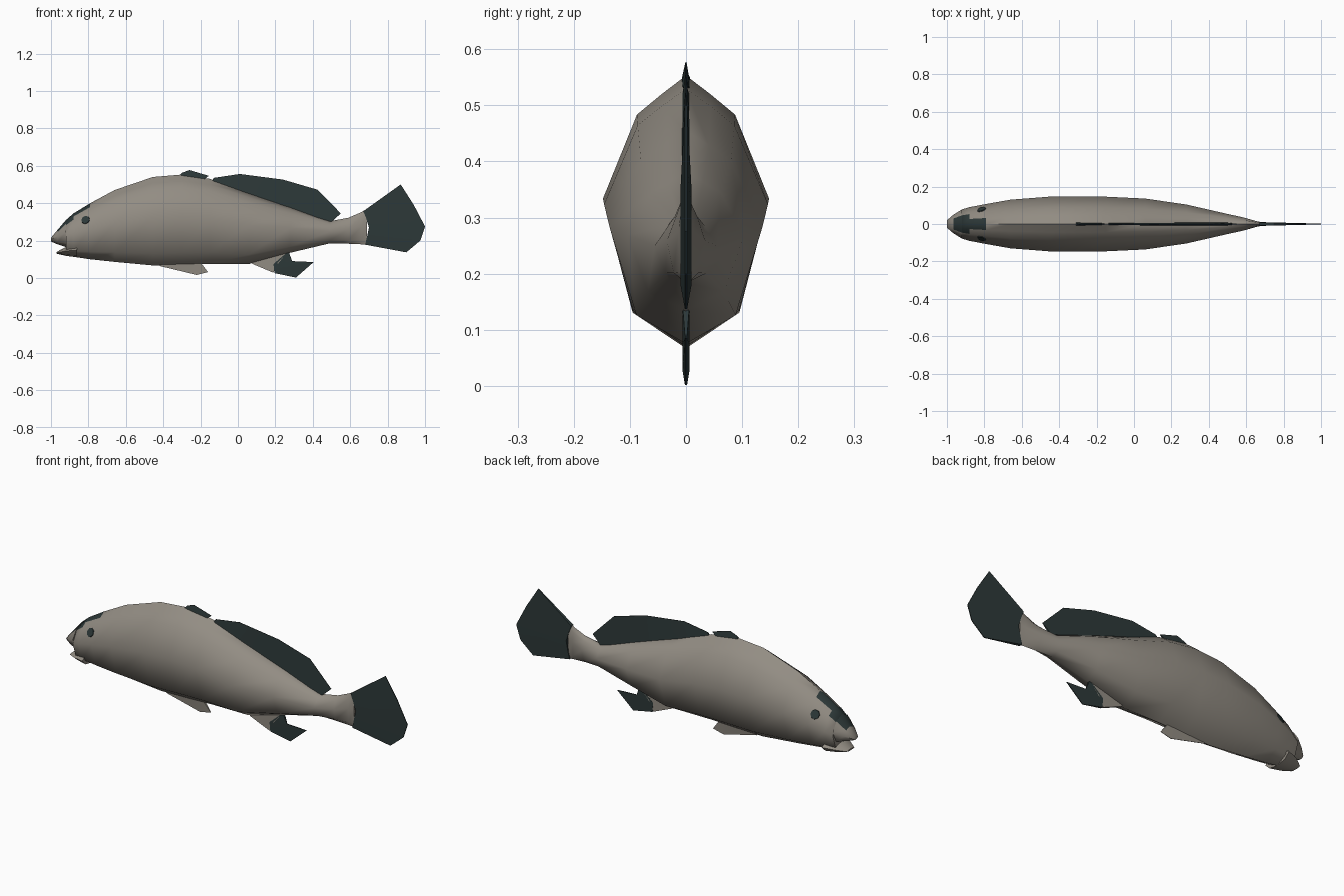
import bpy, bmesh, math
from mathutils import Vector
from mathutils.bvhtree import BVHTree

if "Cube" in bpy.data.objects:
    bpy.data.objects.remove(bpy.data.objects["Cube"])


def material(name, rgb):
    m = bpy.data.materials.new(name)
    m.diffuse_color = (*rgb, 1)
    m.use_nodes = True
    m.node_tree.nodes["Principled BSDF"].inputs["Base Color"].default_value = m.diffuse_color
    return m


SKIN = material("grey_brown_skin", (0.29, 0.265, 0.228))
DARK = material("dark_teal_fin", (0.026, 0.040, 0.040))

# half cross-section: (share of half width, share of height), top to bottom
HALF = [(0, 1), (.3, .93), (.59, .856), (1, .546), (.65, .134), (0, 0)]
RING = HALF + [(-w, h) for w, h in HALF[-2:0:-1]]


def finish(bm, name, mats, angle=60):
    bmesh.ops.recalc_face_normals(bm, faces=bm.faces)
    me = bpy.data.meshes.new(name)
    bm.to_mesh(me)
    bm.free()
    for m in mats:
        me.materials.append(m)
    ob = bpy.data.objects.new(name, me)
    bpy.context.collection.objects.link(ob)
    bpy.ops.object.select_all(action='DESELECT')
    ob.select_set(True)
    bpy.context.view_layer.objects.active = ob
    bpy.ops.object.shade_smooth_by_angle(angle=math.radians(angle))
    return ob


def loft(name, stations, dark=lambda x, seg: False):
    """Skin rings given as (x, top, bottom, half width)."""
    bm = bmesh.new()
    rings = [[bm.verts.new((x, w * a, b + (t - b) * h)) for a, h in RING]
             for x, t, b, w in stations]
    n = len(RING)
    for i in range(len(rings) - 1):
        for j in range(n):
            k = (j + 1) % n
            f = bm.faces.new((rings[i][j], rings[i][k], rings[i + 1][k], rings[i + 1][j]))
            seg = min(j, n - 1 - j)
            f.material_index = int(dark(f.calc_center_median().x, seg))
    bm.faces.new(rings[0])
    bm.faces.new(rings[-1])
    return finish(bm, name, [SKIN, DARK])


def fin(name, base, tip, mat, t0=.007, t1=.001):
    """Plate in the xz plane, thick along the base and thin along the tip."""
    bm = bmesh.new()
    cols = []
    for b, t in zip(base, tip):
        cols.append([bm.verts.new((p[0], s * th, p[1]))
                     for p, s, th in ((b, -1, t0), (t, -1, t1), (t, 1, t1), (b, 1, t0))])
    for a, b in zip(cols, cols[1:]):
        for j in range(4):
            k = (j + 1) % 4
            bm.faces.new((a[j], a[k], b[k], b[j]))
    bm.faces.new(cols[0])
    bm.faces.new(cols[-1])
    return finish(bm, name, [mat], 30)


# dark forehead patch: wide at the snout, a narrow strip behind
def forehead(x, seg):
    return (-.98 < x < -.88 and seg < 2) or (x < -.79 and x > -.98 and seg < 1)


# body, upper snout and lower jaw, leaving the open mouth between
body = loft("body", [
    (-.92, .31, .118, .078), (-.88, .345, .113, .09), (-.79, .40, .10, .107),
    (-.66, .47, .086, .13), (-.455, .54, .067, .146), (-.3, .553, .07, .148),
    (-.15, .53, .075, .146), (.06, .455, .075, .136), (.28, .38, .135, .104),
    (.49, .303, .185, .056), (.59, .322, .183, .034), (.66, .352, .18, .014),
    (.69, .37, .177, .008)], forehead)
loft("upper_snout", [(-1, .215, .195, .02), (-.965, .257, .18, .05),
                     (-.92, .31, .165, .078)], forehead)
loft("lower_jaw", [(-.97, .139, .13, .032), (-.92, .166, .118, .066),
                   (-.86, .18, .111, .085)])

# fins along the middle plane
fin("front_dorsal_fin", [(-.31, .55), (-.26, .54), (-.185, .525)],
    [(-.30, .562), (-.26, .577), (-.155, .546)], DARK)
fin("main_dorsal_fin",
    [(-.14, .515), (.03, .455), (.22, .39), (.37, .34), (.5, .30)],
    [(-.13, .535), (.01, .556), (.24, .526), (.425, .472), (.55, .345)], DARK)
fin("tail_fin",
    [(.67, .357), (.685, .32), (.70, .27), (.69, .22), (.68, .178)],
    [(.87, .5), (.94, .39), (1, .275), (.975, .2), (.9, .137)], DARK, .0095, .002)
fin("pelvic_fin", [(-.43, .085), (-.3, .09), (-.2, .085)],
    [(-.42, .064), (-.22, .016), (-.16, .031)], SKIN)
fin("anal_fin_root", [(.06, .09), (.17, .12), (.27, .145)],
    [(.08, .074), (.19, .028), (.20, .06)], SKIN, .006, .005)
fin("anal_fin_tip", [(.195, .026), (.19, .075), (.27, .143)],
    [(.31, .002), (.405, .085), (.29, .09)], DARK, .006, .002)

# eyes laid on the skin on both sides
tree = BVHTree.FromPolygons([v.co for v in body.data.vertices],
                            [p.vertices for p in body.data.polygons])
for side, name in ((-1, "near_eye"), (1, "far_eye")):
    hit, normal, _, _ = tree.ray_cast(Vector((-.815, side, .31)), Vector((0, -side, 0)))
    bm = bmesh.new()
    bmesh.ops.create_cone(bm, cap_ends=True, segments=8, radius1=.025,
                          radius2=.023, depth=.008)
    eye = finish(bm, name, [DARK], 30)
    eye.location = hit
    eye.rotation_euler = normal.to_track_quat('Z', 'Y').to_euler()
